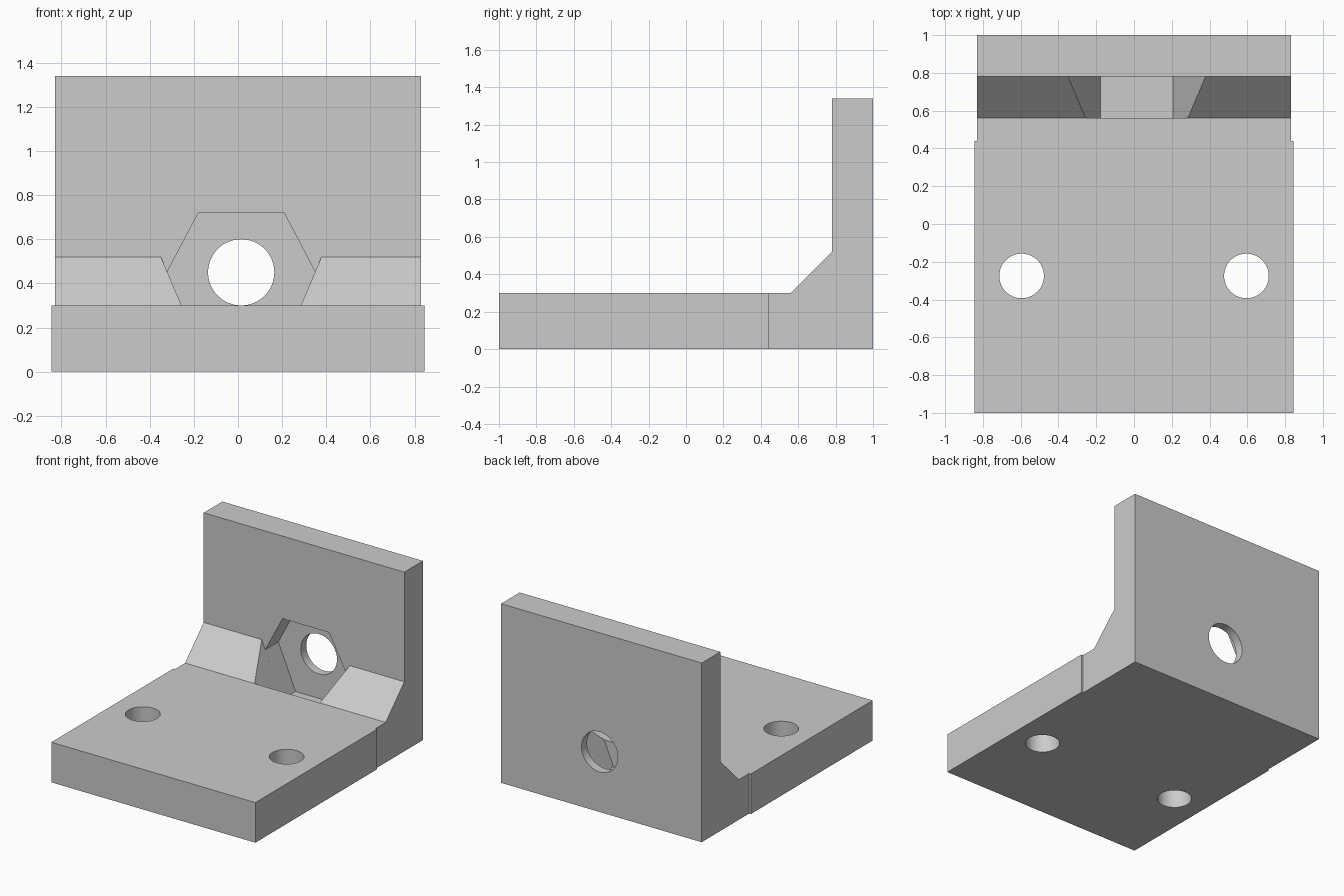
import bpy, bmesh
from math import radians
from mathutils import Matrix, Vector

if "Cube" in bpy.data.objects:
    bpy.data.objects.remove(bpy.data.objects["Cube"], do_unlink=True)

grey = bpy.data.materials.new("plain grey")
grey.use_nodes = True
grey.diffuse_color = (0.6, 0.6, 0.6, 1)
grey.node_tree.nodes["Principled BSDF"].inputs["Base Color"].default_value = (0.6, 0.6, 0.6, 1)


def to_object(name, bm):
    bmesh.ops.recalc_face_normals(bm, faces=bm.faces)
    mesh = bpy.data.meshes.new(name)
    bm.to_mesh(mesh)
    bm.free()
    mesh.materials.append(grey)
    obj = bpy.data.objects.new(name, mesh)
    bpy.context.collection.objects.link(obj)
    return obj


def prism(name, points, sweep):
    """Extrude a closed outline along the sweep vector."""
    bm = bmesh.new()
    face = bm.faces.new([bm.verts.new(p) for p in points])
    moved = bmesh.ops.extrude_face_region(bm, geom=[face])["geom"]
    verts = [g for g in moved if isinstance(g, bmesh.types.BMVert)]
    bmesh.ops.translate(bm, verts=verts, vec=Vector(sweep))
    return to_object(name, bm)


def drill(name, centre, radius, depth, axis):
    bm = bmesh.new()
    turn = Matrix.Rotation(radians(90), 4, "X") if axis == "Y" else Matrix()
    bmesh.ops.create_cone(bm, cap_ends=True, segments=64, radius1=radius, radius2=radius,
                          depth=depth, matrix=Matrix.Translation(centre) @ turn)
    return to_object(name, bm)


def combine(target, other, operation):
    mod = target.modifiers.new(operation.lower(), "BOOLEAN")
    mod.operation, mod.solver, mod.object = operation, "EXACT", other
    bpy.context.view_layer.objects.active = target
    bpy.ops.object.modifier_apply(modifier=mod.name)
    bpy.data.objects.remove(other, do_unlink=True)


# Upright wall with its sloped fillet and the narrow rear of the foot
wall_x, foot_x, foot_z, step_y = 0.83, 0.844, 0.3, 0.44
outline = [(step_y, 0), (1, 0), (1, 1.34), (0.78, 1.34), (0.78, 0.52), (0.56, foot_z), (step_y, foot_z)]
bracket = prism("angle_bracket", [(-wall_x, y, z) for y, z in outline], (2 * wall_x, 0, 0))

# Slightly wider foot plate in front
foot = prism("foot_plate", [(-foot_x, -1, 0), (foot_x, -1, 0), (foot_x, step_y, 0), (-foot_x, step_y, 0)],
             (0, 0, foot_z))
combine(bracket, foot, "UNION")

# Nut pocket: a six-sided recess in the wall and a flared trough through the fillet
mid = 0.0145


def pocket(name, half_outline, front, back):
    right = [(mid + x, front, z) for x, z in half_outline]
    left = [(mid - x, front, z) for x, z in reversed(half_outline)]
    return prism(name, right + left, (0, back - front, 0))


floor, corner = (0.193, 0.118), (0.335, 0.452)
combine(bracket, pocket("nut_pocket", [floor, corner, (0.193, 0.722)], 0.56, 0.935), "DIFFERENCE")
combine(bracket, pocket("nut_trough", [floor, (0.398, 0.6)], 0.56, 0.78), "DIFFERENCE")

# Bolt hole through the wall and two screw holes through the foot
combine(bracket, drill("bolt_hole", (mid, 0.95, 0.45), 0.15, 0.3, "Y"), "DIFFERENCE")
for side in (-1, 1):
    combine(bracket, drill("screw_hole", (side * 0.595, -0.275, 0.15), 0.118, 1, "Z"), "DIFFERENCE")

# Smooth bores, crisp edges
bracket.select_set(True)
bpy.context.view_layer.objects.active = bracket
bpy.ops.object.shade_smooth_by_angle(angle=radians(30))
